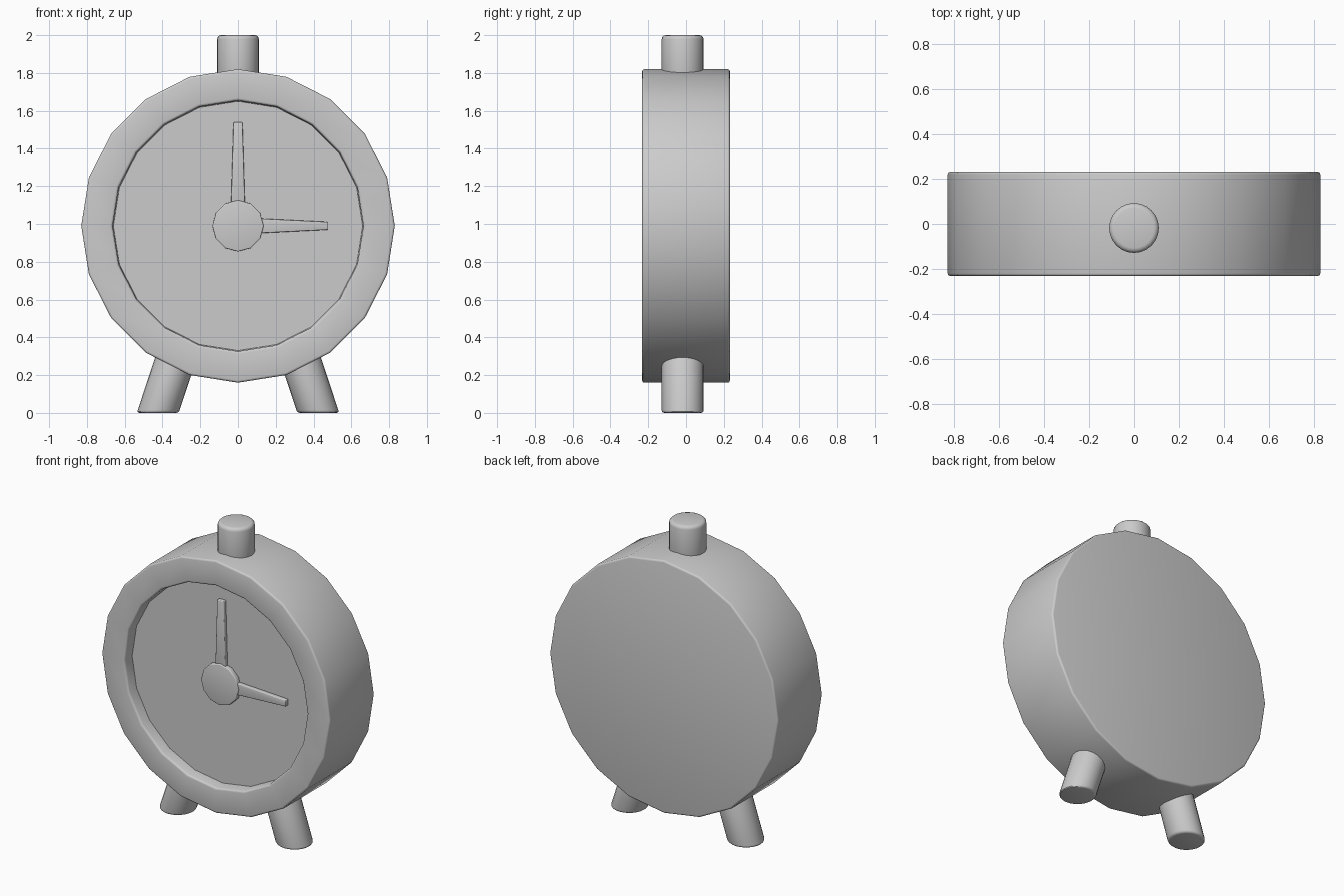
import bpy, bmesh, math
from mathutils import Matrix, Vector

old = bpy.data.objects.get("Cube")
if old:
    bpy.data.objects.remove(old, do_unlink=True)

grey = bpy.data.materials.new("plain grey")
grey.use_nodes = True
colour = (0.6, 0.6, 0.6, 1)
grey.diffuse_color = colour
grey.node_tree.nodes["Principled BSDF"].inputs["Base Color"].default_value = colour

CENTRE = Vector((0, 0, 0.99))
DIAL_Y = -0.157
TO_FRONT = Matrix.Rotation(math.radians(90), 4, "X")   # local z becomes -y


def finish(name, bm, matrix, bevel):
    """Round the convex sharp edges, place the part and shade it."""
    bmesh.ops.recalc_face_normals(bm, faces=bm.faces)
    edges = [e for e in bm.edges
             if e.is_convex and e.calc_face_angle(0) > math.radians(40)]
    bmesh.ops.bevel(bm, geom=edges, offset=bevel, segments=3, profile=0.5,
                    affect="EDGES", clamp_overlap=True)
    bm.transform(matrix)
    bmesh.ops.recalc_face_normals(bm, faces=bm.faces)
    mesh = bpy.data.meshes.new(name)
    bm.to_mesh(mesh)
    bm.free()
    mesh.materials.append(grey)
    obj = bpy.data.objects.new(name, mesh)
    bpy.context.collection.objects.link(obj)
    bpy.ops.object.select_all(action="DESELECT")
    obj.select_set(True)
    bpy.context.view_layer.objects.active = obj
    bpy.ops.object.shade_smooth_by_angle(angle=math.radians(35))
    return obj


def lathe(name, profile, sides, matrix, bevel):
    """Solid of revolution about local z, from (radius, height) points."""
    bm = bmesh.new()
    rings = [[bm.verts.new((r * math.cos(a), r * math.sin(a), h))
              for a in (math.tau * i / sides for i in range(sides))]
             for r, h in profile]
    for low, high in zip(rings, rings[1:]):
        for i in range(sides):
            j = (i + 1) % sides
            bm.faces.new((low[i], low[j], high[j], high[i]))
    bm.faces.new(rings[0])
    bm.faces.new(rings[-1])
    return finish(name, bm, matrix, bevel)


def hand(name, start, end, wide, narrow, angle):
    """Tapered bar lying on the dial, pointing up before it is turned."""
    bm = bmesh.new()
    outline = [(-wide, start), (wide, start), (narrow, end), (-narrow, end)]
    face = bm.faces.new([bm.verts.new((x, 0, z)) for x, z in outline])
    out = bmesh.ops.extrude_face_region(bm, geom=[face])["geom"]
    bmesh.ops.translate(bm, vec=(0, -0.028, 0),
                        verts=[v for v in out if isinstance(v, bmesh.types.BMVert)])
    place = (Matrix.Translation(CENTRE + Vector((0, DIAL_Y, 0)))
             @ Matrix.Rotation(math.radians(angle), 4, "Y"))
    return finish(name, bm, place, 0.005)


# Case with its recessed dial
lathe("case", [(0.83, -0.232), (0.83, 0.232), (0.665, 0.232), (0.66, -DIAL_Y)],
      20, Matrix.Translation(CENTRE) @ TO_FRONT, 0.012)

# Hub and hands
lathe("hub", [(0.136, 0), (0.136, 0.036)], 12,
      Matrix.Translation(CENTRE + Vector((0, DIAL_Y, 0))) @ TO_FRONT, 0.006)
hand("minute_hand", 0.05, 0.55, 0.039, 0.024, 0)
hand("hour_hand", 0.05, 0.475, 0.042, 0.021, 90)

# Top button
lathe("top_button", [(0.111, 1.74), (0.111, 2.0)], 24,
      Matrix.Translation((0, -0.018, 0)), 0.022)

# Splayed feet, flat on the ground
for side, label in ((1, "left"), (-1, "right")):
    shear = Matrix.Identity(4)
    shear[0][2] = -0.33 * side
    lathe(label + "_foot", [(0.111, 0), (0.111, 0.42)], 24,
          Matrix.Translation((0.425 * side, -0.018, 0)) @ shear, 0.014)
